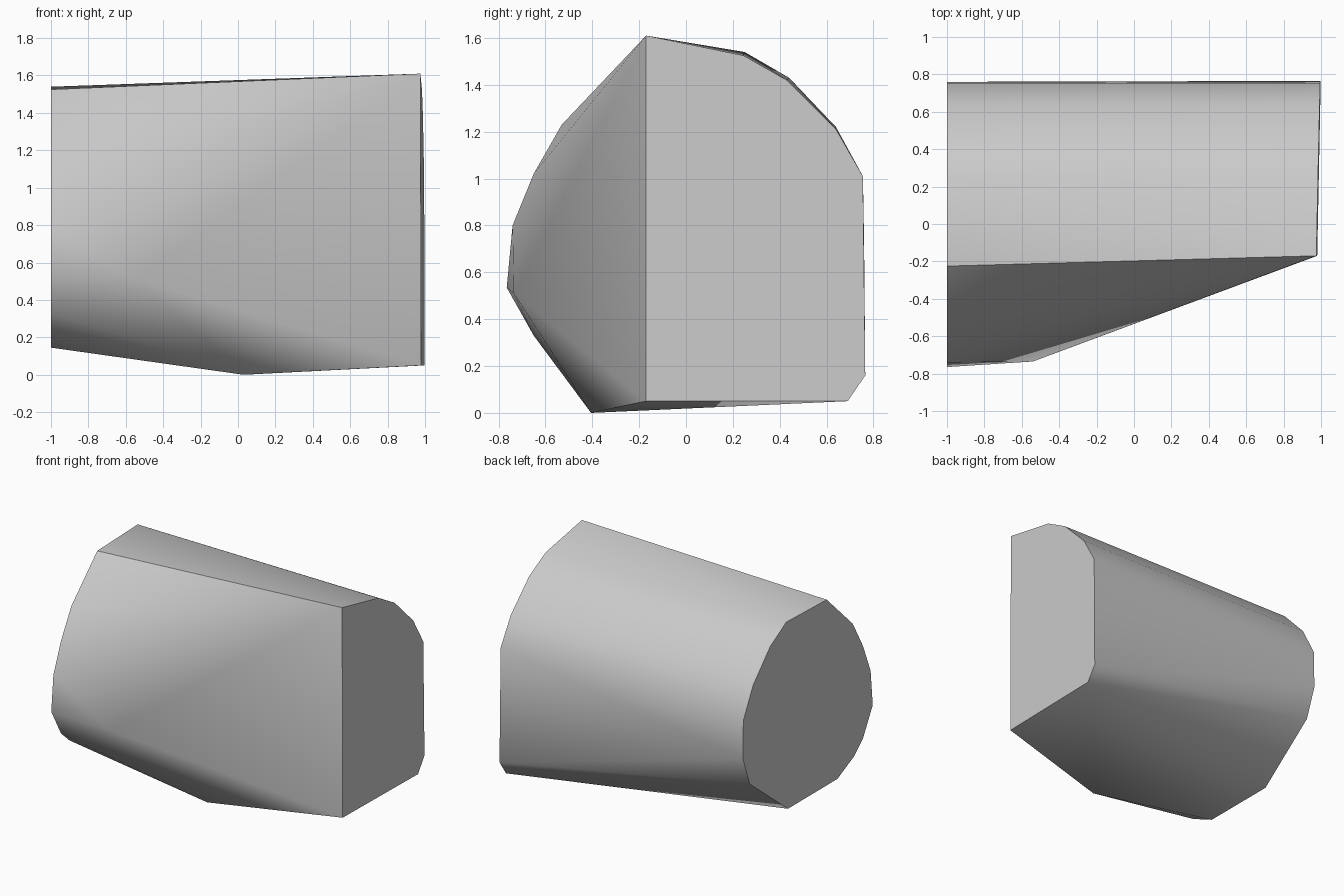
import bpy, bmesh, math

cube = bpy.data.objects.get("Cube")
if cube:
    bpy.data.objects.remove(cube, do_unlink=True)

# Plain grey material
grey = bpy.data.materials.new("plain grey")
grey.use_nodes = True
colour = (0.6, 0.6, 0.6, 1)
grey.diffuse_color = colour
grey.node_tree.nodes["Principled BSDF"].inputs["Base Color"].default_value = colour

# Rounded end profile (y, z)
round_end = [(-.225, 1.525), (.25, 1.54), (.44, 1.43), (.64, 1.22), (.755, 1.0),
             (.76, .72), (.68, .5), (.23, .145), (-.35, .145), (-.55, .24),
             (-.65, .33), (-.765, .535), (-.74, .8), (-.65, 1.02), (-.53, 1.23)]
# Cut end profile (y, z), straight along its front edge
cut_end = [(-.17, .05), (-.17, 1.61), (.245, 1.525), (.43, 1.42), (.64, 1.21),
           (.755, 1.01), (.765, .16), (.69, .05)]
# Corners of the slanted front facet
front_corners = [(-.54, -.735, .51), (.03, -.405, 0)]


def cut_x(y, z):
    """Slightly tilted plane of the cut end."""
    return .975 + .02 * (y + .17) + .003 * (1.61 - z)


points = [(-1, y, z) for y, z in round_end]
points += [(cut_x(y, z), y, z) for y, z in cut_end] + front_corners

# Faceted convex block
bm = bmesh.new()
for p in points:
    bm.verts.new(p)
bmesh.ops.convex_hull(bm, input=bm.verts[:])
bmesh.ops.dissolve_limit(bm, angle_limit=math.radians(.5), verts=bm.verts[:], edges=bm.edges[:])
bmesh.ops.recalc_face_normals(bm, faces=bm.faces[:])
mesh = bpy.data.meshes.new("faceted_block")
bm.to_mesh(mesh)
bm.free()
mesh.materials.append(grey)
block = bpy.data.objects.new("faceted_block", mesh)
bpy.context.collection.objects.link(block)

# Soft facets, crisp outer edges
bpy.ops.object.select_all(action="DESELECT")
block.select_set(True)
bpy.context.view_layer.objects.active = block
bpy.ops.object.shade_smooth_by_angle(angle=math.radians(40))
